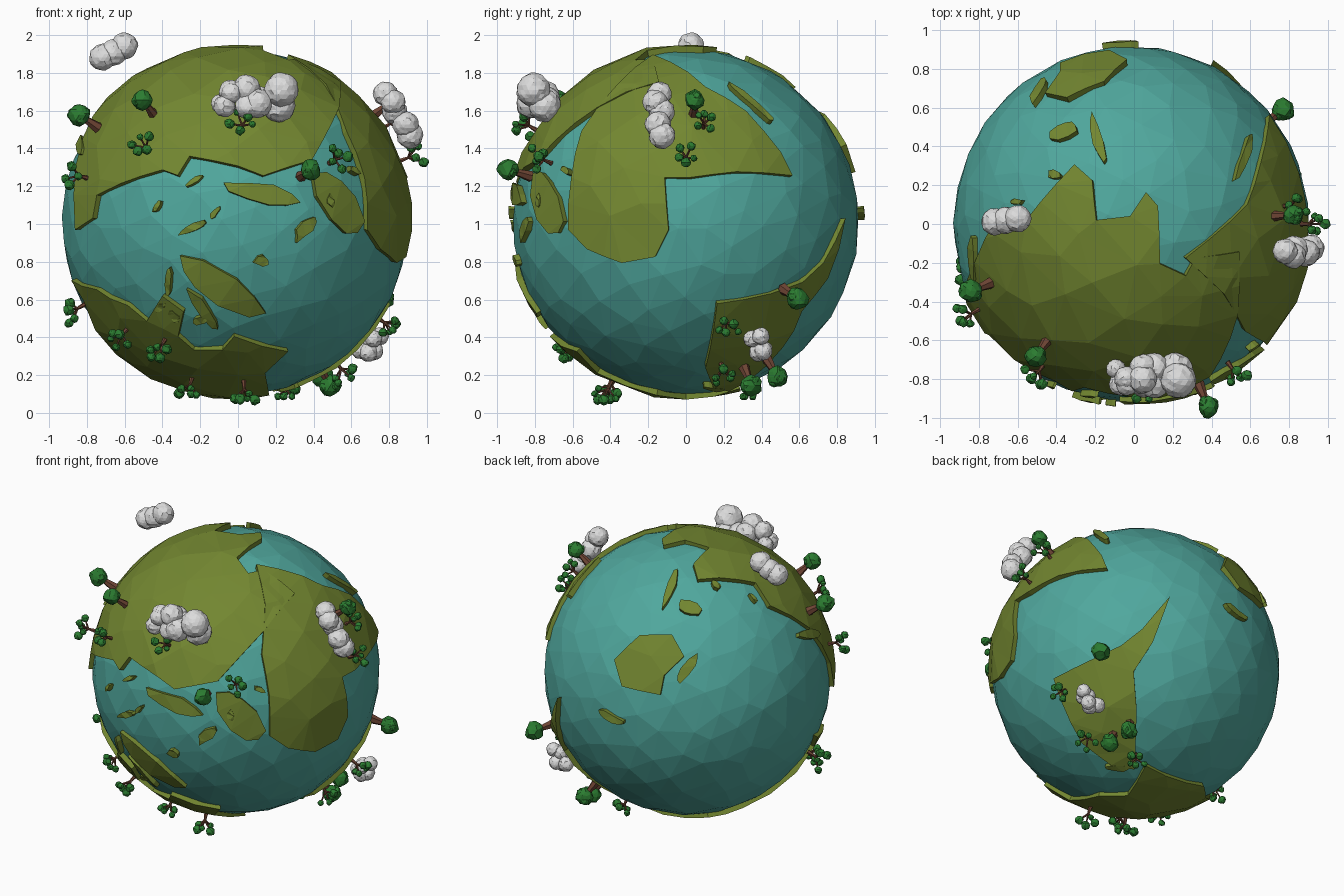
import bpy, bmesh, math, random
from mathutils import Vector, Matrix, geometry

random.seed(4)
cube = bpy.data.objects.get("Cube")
if cube:
    bpy.data.objects.remove(cube)

CENTER = Vector((-0.015, 0, 1.01))
SEA, LAND = 0.918, 0.942


def material(name, *color):
    m = bpy.data.materials.new(name)
    m.use_nodes = True
    m.diffuse_color = (*color, 1)
    shader = m.node_tree.nodes["Principled BSDF"]
    shader.inputs["Base Color"].default_value = (*color, 1)
    shader.inputs["Roughness"].default_value = 0.9
    return m


water = material("sea teal", 0.08, 0.39, 0.34)
grass = material("land olive", 0.17, 0.24, 0.03)
leaf = material("leaf green", 0.024, 0.2, 0.03)
bark = material("bark brown", 0.16, 0.06, 0.035)
white = material("cloud white", 0.72, 0.72, 0.72)


def finish(name, bm, *materials):
    mesh = bpy.data.meshes.new(name)
    bm.to_mesh(mesh)
    bm.free()
    for m in materials:
        mesh.materials.append(m)
    bpy.context.scene.collection.objects.link(bpy.data.objects.new(name, mesh))


def projector(right, up, origin):
    """Return a function turning plane coordinates (hundredths) into sphere directions."""
    right, up = right.normalized(), up.normalized()
    toward = right.cross(up)
    shift = Vector((origin.dot(right), origin.dot(up)))

    def place(*values):
        directions = []
        for pair in zip(values[::2], values[1::2]):
            p = Vector(pair) / 100 - shift
            depth = math.sqrt(max(0, SEA * SEA - p.length_squared))
            directions.append((right * p.x + up * p.y + toward * depth).normalized())
        return directions
    return place


X, Y, Z = (Vector(row) for row in Matrix.Identity(3))
front = projector(X, Z, CENTER)
side = projector(Y, Z, CENTER)
top = projector(X, Y, CENTER)
under = projector(X, -Y, CENTER)
tilt = math.radians(25)
back_up = Z * math.cos(tilt) + (X - Y).normalized() * math.sin(tilt)
back = projector(-X - Y, back_up, Vector())


def random_vector(size):
    return Vector([random.uniform(-size, size) for axis in "xyz"])


def spread(count, jitter):
    """Evenly spread, slightly irregular directions."""
    golden = math.pi * (3 - math.sqrt(5))
    directions = []
    for i in range(count):
        z = 1 - (2 * i + 1) / count
        r = math.sqrt(1 - z * z)
        d = Vector((r * math.cos(golden * i), r * math.sin(golden * i), z))
        directions.append((d + random_vector(jitter)).normalized())
    return directions


# Sea: irregular faceted ball
bm = bmesh.new()
for d in spread(330, 0.045):
    bm.verts.new(CENTER + d * SEA)
bmesh.ops.convex_hull(bm, input=bm.verts)
finish("sea", bm, water)

inland = spread(230, 0.05)


def plate(name, corners):
    """Raised land plate with a triangulated top and a skirt into the sea."""
    rim = []
    for a, b in zip(corners, corners[1:] + corners[:1]):
        steps = max(1, math.ceil(a.angle(b) / 0.22))
        rim += [a.lerp(b, k / steps).normalized() for k in range(steps)]
    middle = sum(rim, Vector()).normalized()
    turn = middle.rotation_difference(Z)

    def flat(d):
        p = turn @ d
        return Vector((p.x, p.y)) / (1 + p.z)

    loop = [flat(d) for d in rim]
    if sum(a.cross(b) for a, b in zip(loop, loop[1:] + loop[:1])) < 0:
        loop.reverse()
    inside = [flat(d) for d in inland
              if d.dot(middle) > -0.3 and min(d.angle(r) for r in rim) > 0.09]
    result = geometry.delaunay_2d_cdt(loop + inside, [], [list(range(len(loop)))], 1, 1e-5)
    bm = bmesh.new()
    verts = []
    for p in result[0]:
        s = p.length_squared
        d = turn.inverted() @ (Vector((2 * p.x, 2 * p.y, 1 - s)) / (1 + s))
        verts.append(bm.verts.new(d * (LAND + random.uniform(-0.003, 0.006))))
    for face in result[2]:
        bm.faces.new([verts[i] for i in face])
    bmesh.ops.delete(bm, geom=[v for v in bm.verts if not v.link_faces], context="VERTS")
    coast = [e for e in bm.edges if e.is_boundary]
    for part in bmesh.ops.extrude_edge_only(bm, edges=coast)["geom"]:
        if isinstance(part, bmesh.types.BMVert):
            part.co *= 0.94
    bmesh.ops.recalc_face_normals(bm, faces=bm.faces)
    bmesh.ops.translate(bm, verts=bm.verts, vec=CENTER)
    finish(name, bm, grass)


def island(name, start, end, width):
    """Ragged oval plate stretched between two directions."""
    middle, along = (start + end) / 2, (end - start) / 2
    across = middle.cross(along).normalized() * width / 2
    ring = []
    for k in range(9):
        angle = k * math.tau / 9
        offset = along * math.cos(angle) + across * math.sin(angle)
        ring.append((middle + offset * random.uniform(0.75, 1.2)).normalized())
    plate(name, ring)


# Continents
north_coast = top(-67, 5, -54, 2, -39, 20, -30, 30, -21, 22, -19, 2, -2, 4, 6, 16, 12, 9,
                  13, -20, 26, -26, 31, -17, 53, -14, 53, -31)
south_coast = front(52, 160, 38, 133, 13, 125, 0, 130, -25, 135, -31, 125, -39, 128,
                    -60, 121, -73, 115, -75, 103, -84, 97, -85, 115)
east_coast = top(-80, -19)
plate("great_continent", north_coast + south_coast + east_coast)
plate("right_continent",
      side(-17, 187, -35, 172, -54, 148, -59, 124, -61, 97, -51, 87, -33, 80, -16, 83,
           -9, 97, -11, 124, 2, 124, 26, 127, 55, 125, 49, 137, 31, 158, 10, 171))
plate("lower_right_continent",
      side(82, 103, 71, 80, 60, 70, 44, 64, 16, 59, 10, 26, 14, 16, 22, 14, 50, 36,
           60, 55, 73, 72))
bottom_front = front(-86, 71, -73, 66, -57, 58, -47, 50, -39, 63, -28, 55, -31, 42,
                     -23, 35, -8, 35, -2, 42, 26, 34, 14, 23)
bottom_back = under(16, 15, 5, 0, 14, -28, -35, -26, -50, -10, -80, 25)
plate("bottom_continent", bottom_front + bottom_back)
plate("back_continent",
      back(-57, 11, -41, 25, -22, 24, -16, 10, -29, -1, -32, -13, -54, -6))

# Islands: both ends and the width, in hundredths
front_islands = [(-33, 82, 14, 54, 20), (-6, 119, 33, 111, 12), (42, 127, 62, 95, 22),
                 (30, 92, 40, 104, 8), (8, 81, 16, 81, 6), (-31, 95, -16, 101, 5),
                 (-28, 119, -17, 126, 3), (-36, 78, -36, 62, 4), (-25, 66, -10, 45, 8)]
top_islands = [(-42, 45, -28, 50, 11), (-22, 55, -15, 30, 6), (-52, 60, -44, 75, 8)]
back_islands = [(60, 18, 78, 17, 8), (-68, -20, -53, -30, 6)]
groups = {"front": (front, front_islands), "top": (top, top_islands),
          "back": (back, back_islands), "side": (side, [(23, 172, 47, 151, 5)]),
          "under": (under, [(20, -20, 32, -9, 6)])}
for group, (place, rows) in groups.items():
    for i, (*ends, width) in enumerate(rows):
        island(f"{group}_island_{i}", *place(*ends), width / 100)

# Scattered rocky islets
islets = front(-40, 57, -33, 52, -20, 50, -42, 109, -12, 106, 48, 112, 60, 128)
for i, d in enumerate(islets + back(33, 43, 10, 53)):
    reach = random_vector(1).cross(d).normalized() * 0.04
    island(f"islet_{i}", d - reach, d + reach, random.uniform(0.03, 0.07))


# Shared shapes for trees and clouds
def blob(bm, center, radius, detail=2, rough=0.12):
    made = bmesh.ops.create_icosphere(bm, subdivisions=detail, radius=radius,
                                      matrix=Matrix.Translation(center))["verts"]
    for v in made:
        v.co = center + (v.co - center) * random.uniform(1 - rough, 1 + rough)


def stick(bm, a, b, start_radius, end_radius):
    pose = Matrix.Translation((a + b) / 2) @ Z.rotation_difference(b - a).to_matrix().to_4x4()
    made = bmesh.ops.create_cone(bm, segments=6, cap_ends=True, radius1=start_radius,
                                 radius2=end_radius, depth=(b - a).length, matrix=pose)["verts"]
    for face in {f for v in made for f in v.link_faces}:
        face.material_index = 1


def round_tree(name, d, size):
    foot, crown = CENTER + d * LAND * 0.98, CENTER + d * 1.06
    bm = bmesh.new()
    stick(bm, foot, crown, size * 0.55, size * 0.2)
    blob(bm, crown, size)
    for bump in range(4):
        blob(bm, crown + random_vector(1).normalized() * size * 0.6, size * 0.5)
    finish(name, bm, leaf, bark)


def branch_tree(name, d):
    u = d.orthogonal().normalized()
    v = d.cross(u)
    foot, fork = CENTER + d * LAND * 0.98, CENTER + d * (LAND + 0.035)
    bm = bmesh.new()
    stick(bm, foot, fork, 0.014, 0.008)
    spin = random.uniform(0, math.tau)
    for k in range(5):
        angle, reach = spin + k * math.tau / 5, random.uniform(0.03, 0.07)
        sideways = u * math.cos(angle) + v * math.sin(angle)
        tip = fork + d * random.uniform(0.02, 0.07) + sideways * reach
        stick(bm, fork, tip, 0.007, 0.004)
        blob(bm, tip, random.uniform(0.018, 0.03))
    finish(name, bm, leaf, bark)


# Trees
crowns = front(-44, 157, 33, 125) + top(-73, -30) + side(4, 157, 30, 26, 42, 30, 51, 66)
for i, d in enumerate(crowns):
    round_tree(f"round_tree_{i}", d, random.uniform(0.05, 0.06))
spots = front(-46, 138, -79, 124, -80, 58, -58, 45, -38, 40, -24, 20, 3, 18, 48, 132, 2, 149)
for i, d in enumerate(spots + side(0, 133, 9, 150, 20, 51, 18, 28, 30, 18)):
    branch_tree(f"branch_tree_{i}", d)


def cloud(name, start, end, radii, count, scatter):
    """Row of lumps between two points, swelling from one radius to the other."""
    start, end = Vector(start), Vector(end)
    bm = bmesh.new()
    for k in range(count):
        t = k / (count - 1)
        radius = radii[0] + (radii[1] - radii[0]) * t
        blob(bm, start.lerp(end, t) + random_vector(scatter), radius, 3, 0.05)
    finish(name, bm, white)


# Clouds
cloud("front_cloud", (-0.1, -0.78, 1.64), (0.19, -0.78, 1.68), (0.05, 0.09), 11, 0.055)
cloud("right_cloud", (0.78, -0.15, 1.69), (0.9, -0.14, 1.48), (0.065, 0.07), 5, 0.02)
cloud("high_cloud", (-0.72, 0.02, 1.88), (-0.6, 0.03, 1.935), (0.07, 0.07), 3, 0.008)
cloud("low_cloud", (0.66, 0.41, 0.32), (0.74, 0.36, 0.41), (0.05, 0.045), 6, 0.03)
